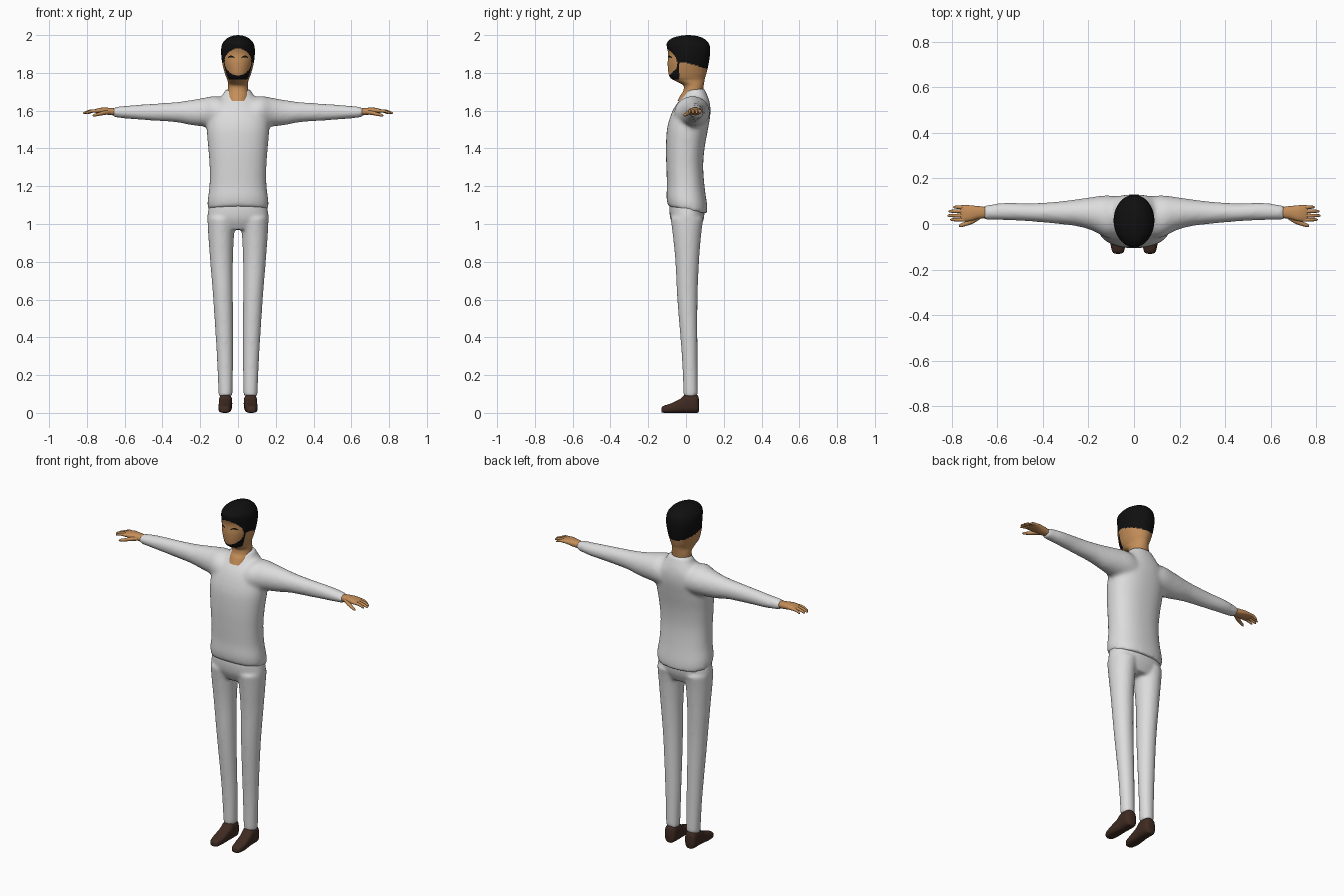
import bpy, bmesh, math
from mathutils import Vector
from mathutils.bvhtree import BVHTree

if "Cube" in bpy.data.objects:
    bpy.data.objects.remove(bpy.data.objects["Cube"])


def material(name, rgb):
    m = bpy.data.materials.new(name)
    m.diffuse_color = (*rgb, 1)
    m.use_nodes = True
    m.node_tree.nodes["Principled BSDF"].inputs["Base Color"].default_value = m.diffuse_color
    return m


CLOTH = material("light grey cloth", (0.72, 0.72, 0.72))
SKIN = material("tan skin", (0.55, 0.27, 0.10))
HAIR = material("black hair", (0.005, 0.005, 0.005))
LEATHER = material("dark brown leather", (0.05, 0.024, 0.016))

# Loft direction -> world coordinates
AXES = {
    "z": lambda u, v, t: (u, v, t),
    "x": lambda u, v, t: (t, v, u),
    "y": lambda u, v, t: (u, t, v),
}


def smooth_keys(keys, steps):
    """Catmull-Rom interpolation of the section keys."""
    keys = [tuple(k) + (0,) * (6 - len(k)) for k in keys]
    out = []
    for i in range(len(keys) - 1):
        a, b, c, d = keys[max(i - 1, 0)], keys[i], keys[i + 1], keys[min(i + 2, len(keys) - 1)]
        for s in range(steps):
            f = s / steps
            out.append([0.5 * (2 * q + (r - p) * f + (2 * p - 5 * q + 4 * r - w) * f * f
                               + (3 * q - p - 3 * r + w) * f ** 3)
                        for p, q, r, w in zip(a, b, c, d)])
    return out + [list(keys[-1])]


def loft(bm, keys, axis="z", side=1, n=32, power=2.0, steps=4):
    """Keys are (position, centre u, radius u, low v, high v, tilt)."""
    rings = []
    for t, cu, ru, v0, v1, tilt in smooth_keys(keys, steps):
        ring = []
        for i in range(n):
            a = 2 * math.pi * i / n
            c, s = math.cos(a), math.sin(a)
            u = cu + ru * math.copysign(abs(c) ** (2 / power), c)
            v = (v0 + v1) / 2 + (v1 - v0) / 2 * math.copysign(abs(s) ** (2 / power), s)
            x, y, z = AXES[axis](u, v, t + tilt * v)
            ring.append(bm.verts.new((x * side, y, z)))
        rings.append(ring)
    for r0, r1 in zip(rings, rings[1:]):
        for i in range(n):
            j = (i + 1) % n
            bm.faces.new((r0[i], r0[j], r1[j], r1[i]))
    bm.faces.new(rings[0])
    bm.faces.new(rings[-1])


def finish(name, bm, mats, voxel=0, iterations=5):
    bmesh.ops.recalc_face_normals(bm, faces=bm.faces)
    me = bpy.data.meshes.new(name)
    bm.to_mesh(me)
    bm.free()
    for m in mats:
        me.materials.append(m)
    me.shade_smooth()
    me.set_sharp_from_angle(angle=math.radians(50))
    ob = bpy.data.objects.new(name, me)
    bpy.context.collection.objects.link(ob)
    if voxel:  # fuse the overlapping lofts into one soft surface
        r = ob.modifiers.new("fuse", "REMESH")
        r.mode, r.voxel_size, r.use_smooth_shade = "VOXEL", voxel, True
        s = ob.modifiers.new("soften", "SMOOTH")
        s.factor, s.iterations = 0.5, iterations
    return ob


# Sweater: trunk with tilted hem and collar, plus both sleeves
bm = bmesh.new()
loft(bm, [(1.075, 0, .158, -.095, .112, -.19), (1.12, 0, .161, -.103, .112, -.19),
          (1.20, 0, .151, -.101, .099, -.08), (1.30, 0, .150, -.104, .091),
          (1.40, 0, .157, -.106, .098), (1.50, 0, .165, -.101, .116),
          (1.57, 0, .160, -.083, .128), (1.62, 0, .140, -.060, .129),
          (1.66, 0, .102, -.030, .121), (1.69, 0, .076, -.008, .107, .05),
          (1.708, 0, .068, 0, .098, .1)], n=48, power=2.3)
for side in (-1, 1):
    loft(bm, [(.05, 1.58, .080, -.06, .12), (.12, 1.592, .085, -.06, .126),
              (.18, 1.592, .076, -.03, .119), (.25, 1.590, .066, -.01, .109),
              (.33, 1.592, .053, 0, .099), (.45, 1.592, .045, .011, .091),
              (.57, 1.592, .036, .017, .093), (.66, 1.592, .027, .019, .081)],
         axis="x", side=side)
finish("sweater", bm, [CLOTH], voxel=0.01, iterations=8)

# Trousers: hips and both legs
bm = bmesh.new()
loft(bm, [(.97, 0, .125, -.055, .07), (1.02, 0, .160, -.080, .092),
          (1.07, 0, .158, -.088, .098), (1.12, 0, .148, -.085, .090)], n=48, power=2.2)
for side in (-1, 1):
    loft(bm, [(.09, .066, .037, -.013, .063), (.30, .069, .043, -.022, .061),
              (.60, .079, .052, -.046, .061), (.80, .087, .060, -.056, .069),
              (.95, .089, .069, -.071, .081), (1.03, .085, .077, -.082, .093)], side=side)
finish("trousers", bm, [CLOTH], voxel=0.009)

# Shoes
for side, label in ((-1, "right"), (1, "left")):
    bm = bmesh.new()
    loft(bm, [(-.131, .07, .008, .006, .020), (-.122, .07, .025, .001, .036),
              (-.08, .07, .034, 0, .050), (-.03, .068, .034, 0, .075),
              (0, .066, .035, 0, .099), (.045, .066, .035, 0, .099),
              (.062, .066, .028, .001, .092), (.068, .066, .014, .008, .075)],
         axis="y", side=side, power=2.8)
    finish(label + "_shoe", bm, [LEATHER])

# Hands: palm, four fingers and a thumb
FINGERS = [(.074, .795), (.056, .815), (.037, .820), (.019, .808)]
for side, label in ((-1, "right"), (1, "left")):
    bm = bmesh.new()
    loft(bm, [(.63, 1.592, .018, .028, .072), (.68, 1.596, .019, .023, .078),
              (.72, 1.600, .016, .013, .082), (.75, 1.599, .011, .011, .083),
              (.765, 1.597, .006, .014, .079)], axis="x", side=side, n=24, power=2.3)
    for y, tip in FINGERS:
        mid = (.74 + tip) / 2
        loft(bm, [(.74, 1.599, .008, y - .009, y + .009), (mid, 1.598, .008, y - .008, y + .008),
                  (tip - .008, 1.589, .006, y - .006, y + .006),
                  (tip, 1.586, .002, y - .002, y + .002)], axis="x", side=side, n=12)
    loft(bm, [(.675, 1.593, .012, .022, .05), (.71, 1.588, .011, .001, .03),
              (.74, 1.581, .009, -.009, .011), (.762, 1.576, .007, -.014, .002),
              (.770, 1.574, .002, -.012, -.006)], axis="x", side=side, n=12)
    finish(label + "_hand", bm, [SKIN])

# Head and neck, with hair and beard chosen by region
bm = bmesh.new()
loft(bm, [(1.65, 0, .060, -.045, .085), (1.68, 0, .058, -.030, .088),
          (1.705, 0, .055, -.014, .090), (1.735, 0, .053, -.016, .094),
          (1.760, 0, .055, -.062, .098), (1.775, 0, .061, -.084, .101),
          (1.80, 0, .070, -.093, .109), (1.85, 0, .083, -.097, .120),
          (1.90, 0, .089, -.094, .127), (1.935, 0, .088, -.101, .127),
          (1.96, 0, .080, -.100, .118), (1.983, 0, .058, -.075, .092),
          (1.995, 0, .032, -.036, .058), (2.0, 0, .004, .005, .018)], n=112, steps=9)


def is_hair(p):
    if p.y < -.02 and (p.x / .071) ** 2 + ((p.z - 1.858) / .071) ** 2 < 1:
        return False                              # oval of the face
    if p.y < -.035:
        return p.z > 1.765                        # fringe, sideburns and beard
    return p.z > 1.855 - .3 * max(p.y, 0)         # nape line


for f in bm.faces:
    f.material_index = int(is_hair(f.calc_center_median()))
tree = BVHTree.FromBMesh(bm)
finish("head", bm, [SKIN, HAIR])

# Brows: thin arched strips laid on the face
for side, label in ((-1, "right"), (1, "left")):
    bm = bmesh.new()
    rows = []
    for i in range(9):
        f = i / 8
        x = side * (.018 + .036 * f)
        z = 1.880 + .007 * math.sin(math.pi * f)
        h = .002 + .003 * math.sin(math.pi * f)
        row = []
        for dz in (-h, h):
            hit = tree.ray_cast(Vector((x, -1, z + dz)), Vector((0, 1, 0)))[0]
            row.append(bm.verts.new((x, hit.y - .0025, z + dz)))
        rows.append(row)
    for a, b in zip(rows, rows[1:]):
        bm.faces.new((a[0], b[0], b[1], a[1]))
    bmesh.ops.solidify(bm, geom=bm.faces[:], thickness=.002)
    finish(label + "_brow", bm, [HAIR])
